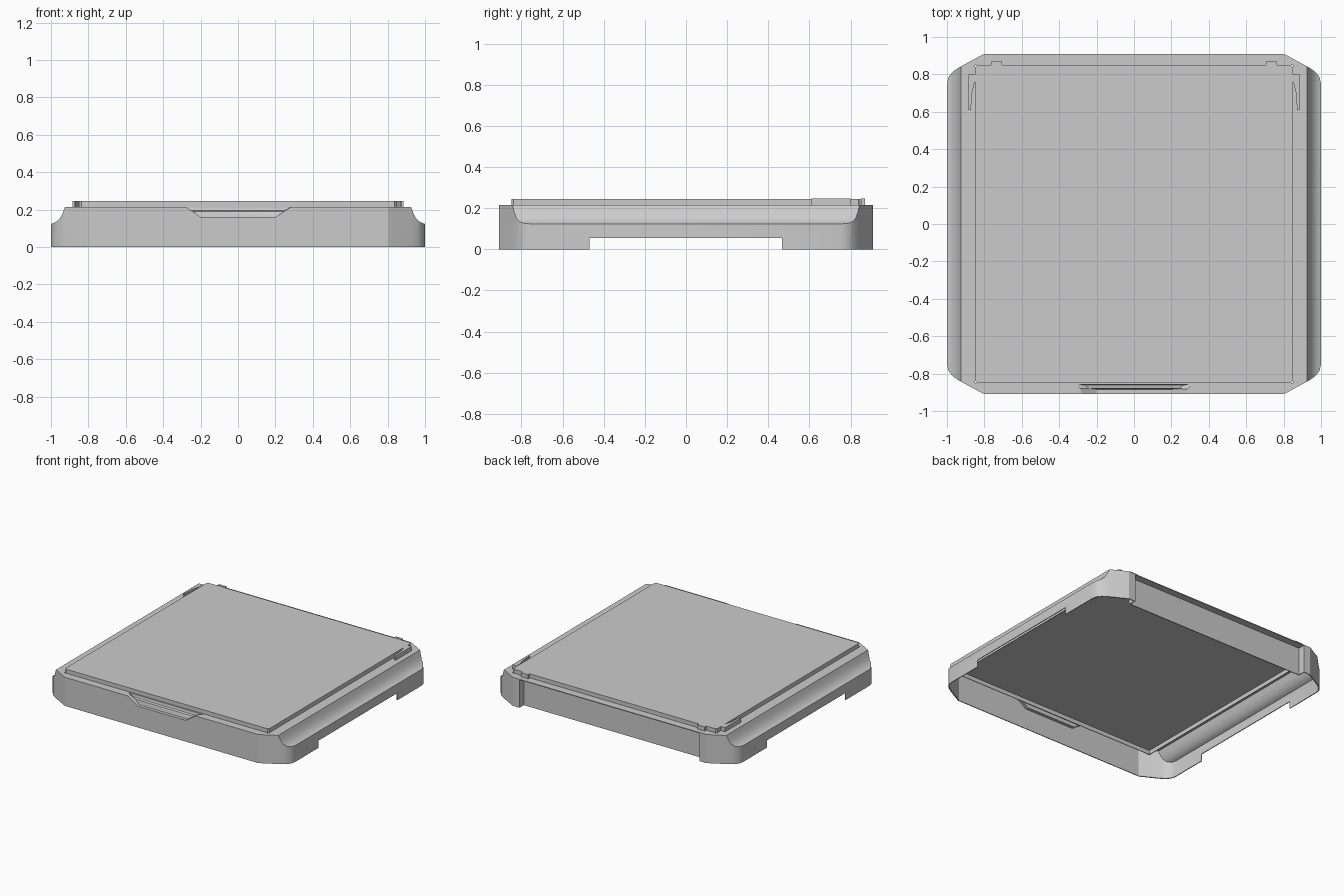
import bpy
import math

cube = bpy.data.objects.get("Cube")
if cube:
    bpy.data.objects.remove(cube, do_unlink=True)

grey = bpy.data.materials.new("plain_grey")
grey.use_nodes = True
grey.diffuse_color = (0.6, 0.6, 0.6, 1)
grey.node_tree.nodes["Principled BSDF"].inputs["Base Color"].default_value = (0.6, 0.6, 0.6, 1)

WALL = 0.006


def loft(name, rings):
    """Skin a closed solid through rings of 3D points."""
    n = len(rings[0])
    last = (len(rings) - 1) * n
    faces = [tuple(reversed(range(n))), tuple(range(last, last + n))]
    for r in range(0, last, n):
        faces += [(r + i, r + (i + 1) % n, r + (i + 1) % n + n, r + i + n) for i in range(n)]
    mesh = bpy.data.meshes.new(name)
    mesh.from_pydata([p for ring in rings for p in ring], [], faces)
    mesh.materials.append(grey)
    obj = bpy.data.objects.new(name, mesh)
    bpy.context.collection.objects.link(obj)
    # Make the winding consistent and outward
    bpy.context.view_layer.objects.active = obj
    bpy.ops.object.select_all(action="DESELECT")
    obj.select_set(True)
    bpy.ops.object.mode_set(mode="EDIT")
    bpy.ops.mesh.select_all(action="SELECT")
    bpy.ops.mesh.normals_make_consistent(inside=False)
    bpy.ops.object.mode_set(mode="OBJECT")
    return obj


def prism(name, points, low, high):
    """Extrude an x, y polygon upwards."""
    return loft(name, [[(x, y, z) for x, y in points] for z in (low, high)])


def box(name, x0, x1, y0, y1, z0, z1):
    return prism(name, [(x0, y0), (x1, y0), (x1, y1), (x0, y1)], z0, z1)


def combine(target, tool, operation):
    """Apply a boolean and discard its tool."""
    mod = target.modifiers.new("cut", "BOOLEAN")
    mod.operation = operation
    mod.solver = "EXACT"
    mod.object = tool
    bpy.context.view_layer.objects.active = target
    bpy.ops.object.modifier_apply(modifier=mod.name)
    bpy.data.objects.remove(tool, do_unlink=True)


def mirrored(half):
    return half + [(-x, y) for x, y in reversed(half)]


def four_way(quarter):
    return mirrored([(x, -y) for x, y in reversed(quarter)] + quarter)


CORNER = [(1, 0.75), (0.992, 0.785), (0.968, 0.815), (0.93, 0.84), (0.805, 0.908)]
COVE = [(1, 0.123), (0.973, 0.134), (0.952, 0.153), (0.938, 0.18), (0.925, 0.215)]


def shell_solid(name, inset, bottom):
    """Corner-cut plan crossed with the coved side section."""
    solid = prism(name, four_way([(x - inset, y - inset) for x, y in CORNER]), -0.3, 0.4)
    cove = [(x - inset, z - inset * 0.7) for x, z in COVE]
    section = mirrored([(1.1, bottom), (1.1, cove[0][1])] + cove)
    combine(solid, loft("section", [[(x, y, z) for x, z in section] for y in (-1.2, 1.2)]), "INTERSECT")
    return solid


# Stepped finger notch: y, half floor width, floor height, half top width
NOTCH = [(-0.884, 0.2, 0.16, 0.3), (-0.879, 0.24, 0.19, 0.306),
         (-0.862, 0.265, 0.194, 0.327), (-0.857, 0.3, 0.21, 0.335)]


def notch_solid(name, grow, front, top):
    rings = []
    for y, floor, z, wide in [(front - grow, 0.2, 0.16, 0.28)] + NOTCH:
        outline = mirrored([(floor + grow, z - grow), (wide + grow, top)])
        rings.append([(x, y + grow, h) for x, h in outline])
    return loft(name, rings)


# Thin-walled coved body
body = shell_solid("body", 0, 0)
combine(body, shell_solid("cavity", WALL, -0.1), "DIFFERENCE")

# Low gaps in both side walls
combine(body, box("side_gap", -1.2, 1.2, -0.47, 0.467, -0.1, 0.054), "DIFFERENCE")

# Back wall set in between two corner pillars, under a thin lip
combine(body, box("back_wall", -0.756, 0.756, 0.85, 0.905, 0, 0.213), "UNION")
combine(body, box("back_recess", -0.75, 0.75, 0.856, 1.1, -0.1, 0.209), "DIFFERENCE")

# Finger notch with a thin lining
combine(body, notch_solid("notch_lining", WALL, -0.905, 0.213), "UNION")
combine(body, notch_solid("notch", 0, -1, 0.225), "DIFFERENCE")

# Square opening with a thin skirt hanging below the deck
skirt = box("opening_skirt", -0.855, 0.855, -0.855, 0.855, 0.165, 0.213)
combine(skirt, box("skirt_hole", -0.85, 0.85, -0.85, 0.85, 0.1, 0.3), "DIFFERENCE")
combine(body, box("opening", -0.85, 0.85, -0.85, 0.85, 0.15, 0.3), "DIFFERENCE")

# Solid top plate with clipped corners, standing proud of the deck
prism("top_plate", four_way([(0.849, 0.838), (0.838, 0.849)]), 0.195, 0.245)

# Small guide tabs near the back corners
TAB = [(0.85, 0.8), (0.885, 0.8), (0.885, 0.61), (0.872, 0.61), (0.866, 0.7), (0.851, 0.76)]
for side, label in ((1, "left"), (-1, "right")):
    prism(label + "_side_tab", [(side * x, y) for x, y in TAB], 0.212, 0.247)
    box(label + "_back_tab", side * 0.735 - 0.03, side * 0.735 + 0.03, 0.851, 0.87, 0.212, 0.247)

# Smooth only the coves and rounded corners
bpy.ops.object.select_all(action="DESELECT")
body.select_set(True)
bpy.context.view_layer.objects.active = body
bpy.ops.object.shade_smooth_by_angle(angle=math.radians(28))
